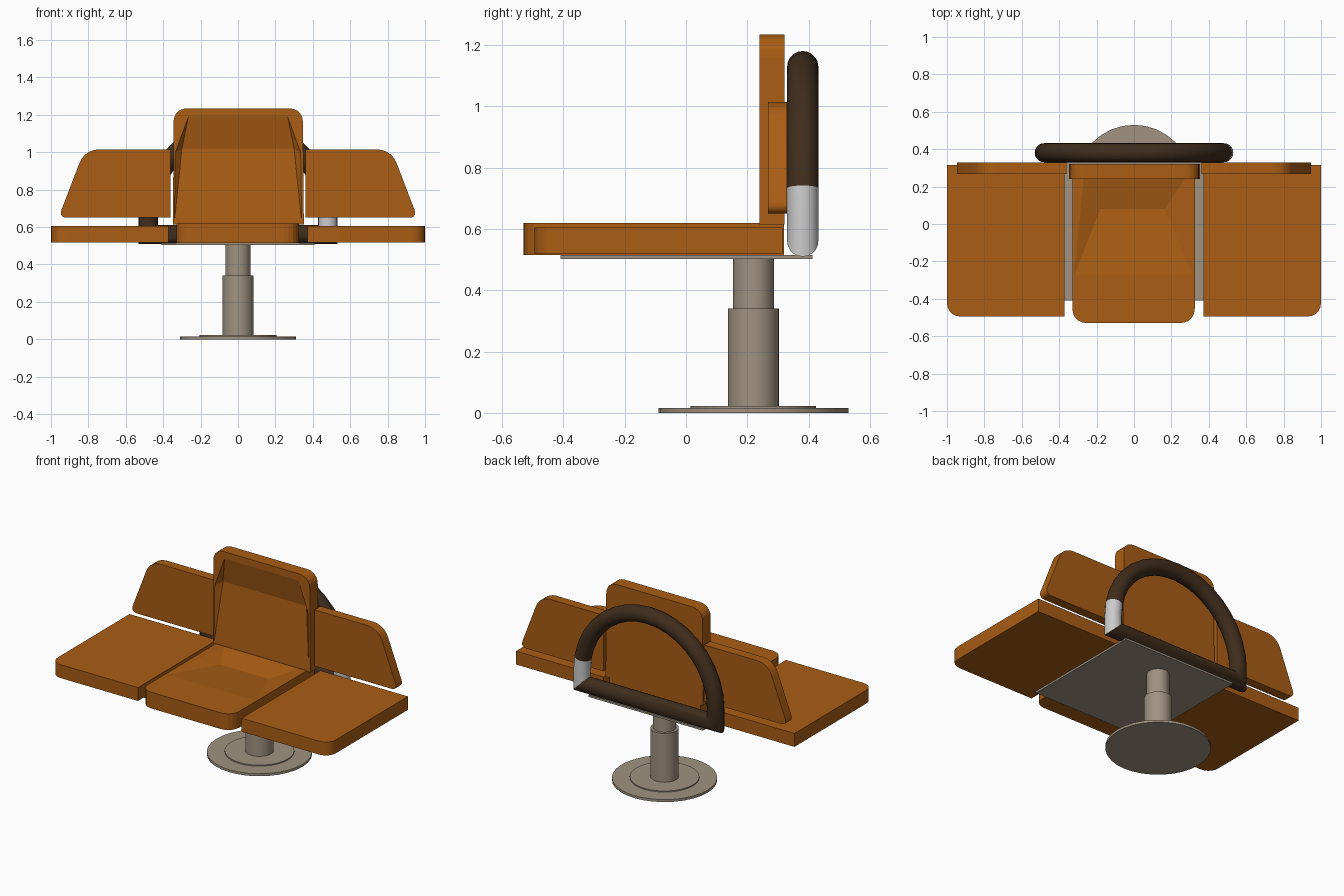
import bpy, bmesh, math
from mathutils import Vector

if "Cube" in bpy.data.objects:
    bpy.data.objects.remove(bpy.data.objects["Cube"])


def material(name, rgb):
    m = bpy.data.materials.new(name)
    m.diffuse_color = (*rgb, 1)
    m.use_nodes = True
    m.node_tree.nodes["Principled BSDF"].inputs["Base Color"].default_value = m.diffuse_color
    return m


ORANGE = material("orange_leather", (0.40, 0.11, 0.007))
TAUPE = material("taupe_metal", (0.35, 0.29, 0.22))
DARK = material("dark_tube", (0.05, 0.026, 0.012))


def finish(bm, name, mat=None, angle=30):
    bmesh.ops.recalc_face_normals(bm, faces=bm.faces)
    me = bpy.data.meshes.new(name)
    bm.to_mesh(me)
    bm.free()
    ob = bpy.data.objects.new(name, me)
    bpy.context.collection.objects.link(ob)
    if mat:
        me.materials.append(mat)
    bpy.ops.object.select_all(action='DESELECT')
    bpy.context.view_layer.objects.active = ob
    ob.select_set(True)
    bpy.ops.object.shade_smooth_by_angle(angle=math.radians(angle))
    return ob


def rounded(corners, steps=5):
    """Outline from (u, v, radius): each corner is replaced by a curve."""
    out = []
    for i, (u, v, r) in enumerate(corners):
        c = Vector((u, v))
        if r == 0:
            out.append(c)
            continue
        a = c + (Vector(corners[i - 1][:2]) - c).normalized() * r
        b = c + (Vector(corners[(i + 1) % len(corners)][:2]) - c).normalized() * r
        for k in range(steps + 1):
            t = k / steps
            w = 0.82  # rational weight, close to a circular arc
            d = (1 - t) ** 2 + 2 * w * t * (1 - t) + t * t
            out.append(((1 - t) ** 2 * a + 2 * w * t * (1 - t) * c + t * t * b) / d)
    return out


def prism(name, corners, lo, hi, upright, mat):
    """Cushion: outline in plan (extruded in z) or upright (extruded in y)."""
    bm = bmesh.new()
    pos = (lambda p, h: (p.x, h, p.y)) if upright else (lambda p, h: (p.x, p.y, h))
    pts = rounded(corners)
    a = [bm.verts.new(pos(p, lo)) for p in pts]
    b = [bm.verts.new(pos(p, hi)) for p in pts]
    bm.faces.new(a)
    bm.faces.new(b)
    for i in range(len(pts)):
        bm.faces.new((a[i - 1], a[i], b[i], b[i - 1]))
    return finish(bm, name, mat)


def dish(ob, rim, valley, lift):
    """Cut a faceted hollow: convex hull of a rim, its raised copy and a valley line."""
    bm = bmesh.new()
    for p in rim:
        bm.verts.new(p)
        bm.verts.new(Vector(p) + Vector(lift))
    for p in valley:
        bm.verts.new(p)
    bmesh.ops.convex_hull(bm, input=bm.verts)
    cutter = finish(bm, ob.name + "_cutter", ORANGE, 1)
    cutter.hide_render = True
    mod = ob.modifiers.new("hollow", 'BOOLEAN')
    mod.operation, mod.object, mod.solver = 'DIFFERENCE', cutter, 'EXACT'
    bpy.context.view_layer.objects.active = ob
    bpy.ops.object.modifier_apply(modifier=mod.name)
    bpy.data.objects.remove(cutter)
    bpy.ops.object.select_all(action='DESELECT')
    ob.select_set(True)
    bpy.ops.object.shade_smooth_by_angle(angle=math.radians(4))


def disc(name, r, z0, z1, mat=TAUPE):
    bm = bmesh.new()
    bmesh.ops.create_cone(bm, cap_ends=True, segments=32, radius1=r, radius2=r, depth=z1 - z0)
    bmesh.ops.translate(bm, verts=bm.verts, vec=(0, 0.22, (z0 + z1) / 2))
    return finish(bm, name, mat)


# Pedestal
disc("base_disc", 0.31, 0, 0.016)
disc("base_collar", 0.205, 0.014, 0.023)
disc("lower_post", 0.083, 0.02, 0.34)
disc("upper_post", 0.067, 0.33, 0.508)
prism("mount_plate", [(-.41, -.41, 0), (.41, -.41, 0), (.41, .413, 0), (-.41, .413, 0)],
      0.503, 0.515, False, TAUPE)

# Centre seat and backrest, each with a faceted hollow
seat = prism("centre_seat", [(-.33, -.53, .08), (.325, -.53, .08), (.325, .32, 0), (-.33, .32, 0)],
             0.515, 0.62, False, ORANGE)
dish(seat, [(-.32, -.275, .62), (.315, -.275, .62), (.27, .24, .62), (-.27, .24, .62)],
     [(-.18, .08, .585), (.165, .08, .585)], (0, 0, .1))
back = prism("centre_back", [(-.347, .615, 0), (.352, .615, 0), (.347, 1.235, .075), (-.345, 1.235, .075)],
             0.24, 0.322, True, ORANGE)
dish(back, [(-.34, .24, .63), (.34, .24, .63), (.335, .24, 1.0), (.265, .24, 1.19),
            (-.265, .24, 1.19), (-.335, .24, 1.0)],
     [(-.3, .275, 1.02), (.3, .275, 1.02)], (0, -.1, 0))

# Side seats and side backs
for side, s in (("left", -1), ("right", 1)):
    prism(side + "_seat", [(s * .372, -.495, 0), (s, -.495, .075), (s, .315, 0), (s * .372, .315, 0)],
          0.518, 0.605, False, ORANGE)
    prism(side + "_back", [(s * .362, .65, 0), (s * .362, 1.015, 0), (s * .82, 1.015, .075), (s * .96, .65, .045)],
          0.268, 0.33, True, ORANGE)

# Support hoop: closed D-shaped tube with mitred lower corners, one pale section
R, ZC, Y, TUBE = 0.48, 0.65, 0.381, 0.051
path = [Vector((R, 0.561)), Vector((R, ZC))]
path += [Vector((R * math.cos(a), ZC + R * math.sin(a)))
         for a in (math.pi * k / 18 for k in range(1, 19))]
path.append(Vector((-R, 0.561)))


def hoop(name, first, last, mat):
    bm = bmesh.new()
    n, sides, rings = len(path), 20, []
    for i in range(first, last + 1):
        p = path[i % n]
        d0 = (p - path[(i - 1) % n]).normalized()
        d1 = (path[(i + 1) % n] - p).normalized()
        t = (d0 + d1).normalized()
        side = Vector((t.y, -t.x)) / t.dot(d1)
        ring = []
        for k in range(sides):
            a = 2 * math.pi * k / sides
            q = p + side * TUBE * math.cos(a)
            ring.append(bm.verts.new((q.x, Y + TUBE * math.sin(a), q.y)))
        rings.append(ring)
    for a, b in zip(rings, rings[1:]):
        for k in range(sides):
            bm.faces.new((a[k - 1], a[k], b[k], b[k - 1]))
    bm.faces.new(rings[0])
    bm.faces.new(rings[-1])
    finish(bm, name, mat, 40)


hoop("hoop_pale_section", 0, 2, None)
hoop("support_hoop", 2, len(path), DARK)
